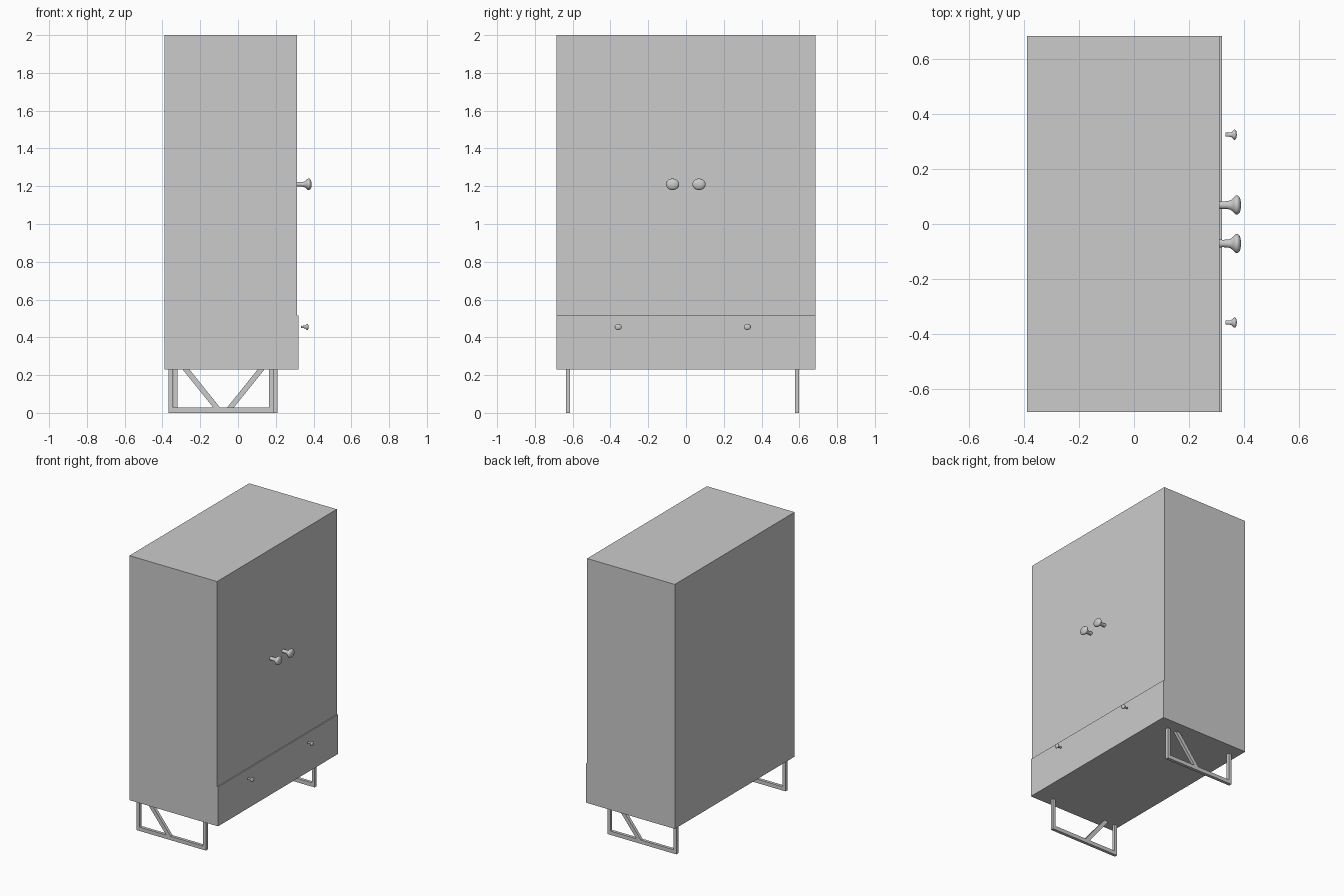
import bpy, math
from mathutils import Vector

if "Cube" in bpy.data.objects:
    bpy.data.objects.remove(bpy.data.objects["Cube"])


def mesh_object(name, verts, faces):
    me = bpy.data.meshes.new(name)
    me.from_pydata(verts, [], faces)
    me.update()
    ob = bpy.data.objects.new(name, me)
    bpy.context.collection.objects.link(ob)
    return ob


def prism(name, outline, y0, y1):
    """Extrude an x-z outline (counter-clockwise seen from -y) from y0 to y1."""
    n = len(outline)
    verts = [(x, y, z) for y in (y0, y1) for x, z in outline]
    faces = [tuple(range(n)), tuple(range(2 * n - 1, n - 1, -1))]
    faces += [(i, i + n, (i + 1) % n + n, (i + 1) % n) for i in range(n)]
    return mesh_object(name, verts, faces)


def box(name, x0, x1, y0, y1, z0, z1):
    return prism(name, [(x0, z0), (x1, z0), (x1, z1), (x0, z1)], y0, y1)


def knob(name, loc, size, sides=24):
    """Flared knob turned around x, slightly wider than tall."""
    profile = [(0, .014), (.012, .0135), (.028, .014), (.04, .0175), (.048, .024),
               (.054, .031), (.06, .035), (.066, .0345), (.072, .029), (.076, .018)]
    verts = []
    for x, r in profile:
        for i in range(sides):
            a = 2 * math.pi * i / sides
            verts.append((x * size, r * size * math.cos(a), .87 * r * size * math.sin(a)))
    verts.append((.078 * size, 0, 0))
    tip, last = len(verts) - 1, (len(profile) - 1) * sides
    faces = [tuple(range(sides - 1, -1, -1))]
    for k in range(len(profile) - 1):
        for i in range(sides):
            j = (i + 1) % sides
            faces.append((k * sides + i, k * sides + j, (k + 1) * sides + j, (k + 1) * sides + i))
    faces += [(last + i, last + (i + 1) % sides, tip) for i in range(sides)]
    ob = mesh_object(name, verts, faces)
    ob.location = Vector(loc)
    bpy.ops.object.select_all(action='DESELECT')
    ob.select_set(True)
    bpy.context.view_layer.objects.active = ob
    bpy.ops.object.shade_smooth_by_angle(angle=math.radians(50))
    return ob


def leg_frame(side, x0, x1, y0, y1, brace):
    """Sled leg: floor bar, two posts and one diagonal brace."""
    t, h, top = .022, .028, .23
    box(side + "_leg_floor_bar", x0, x1, y0, y1, 0, h)
    box(side + "_leg_back_post", x0, x0 + t, y0, y1, h, top)
    box(side + "_leg_front_post", x1 - t, x1, y0, y1, h, top)
    prism(side + "_leg_brace", brace, y0, y1)


# Cabinet body and the slightly raised drawer front
box("cabinet_body", -.39, .312, -.685, .685, .23, 2.0)
box("drawer_front", .312, .32, -.685, .685, .23, .515)

# Door knobs and smaller drawer knobs
for side, y in (("left", -.071), ("right", .069)):
    knob(side + "_door_knob", (.312, y, 1.21), 1)
for side, y in (("left", -.359), ("right", .325)):
    knob(side + "_drawer_knob", (.333, y, .455), .53)

# Leg frames, the second turned half round relative to the first
leg_frame("left", -.367, .187, -.635, -.613,
          [(-.131, .028), (-.095, .028), (-.257, .23), (-.293, .23)])
leg_frame("right", -.342, .209, .577, .599,
          [(-.058, .028), (-.022, .028), (.14, .23), (.104, .23)])
